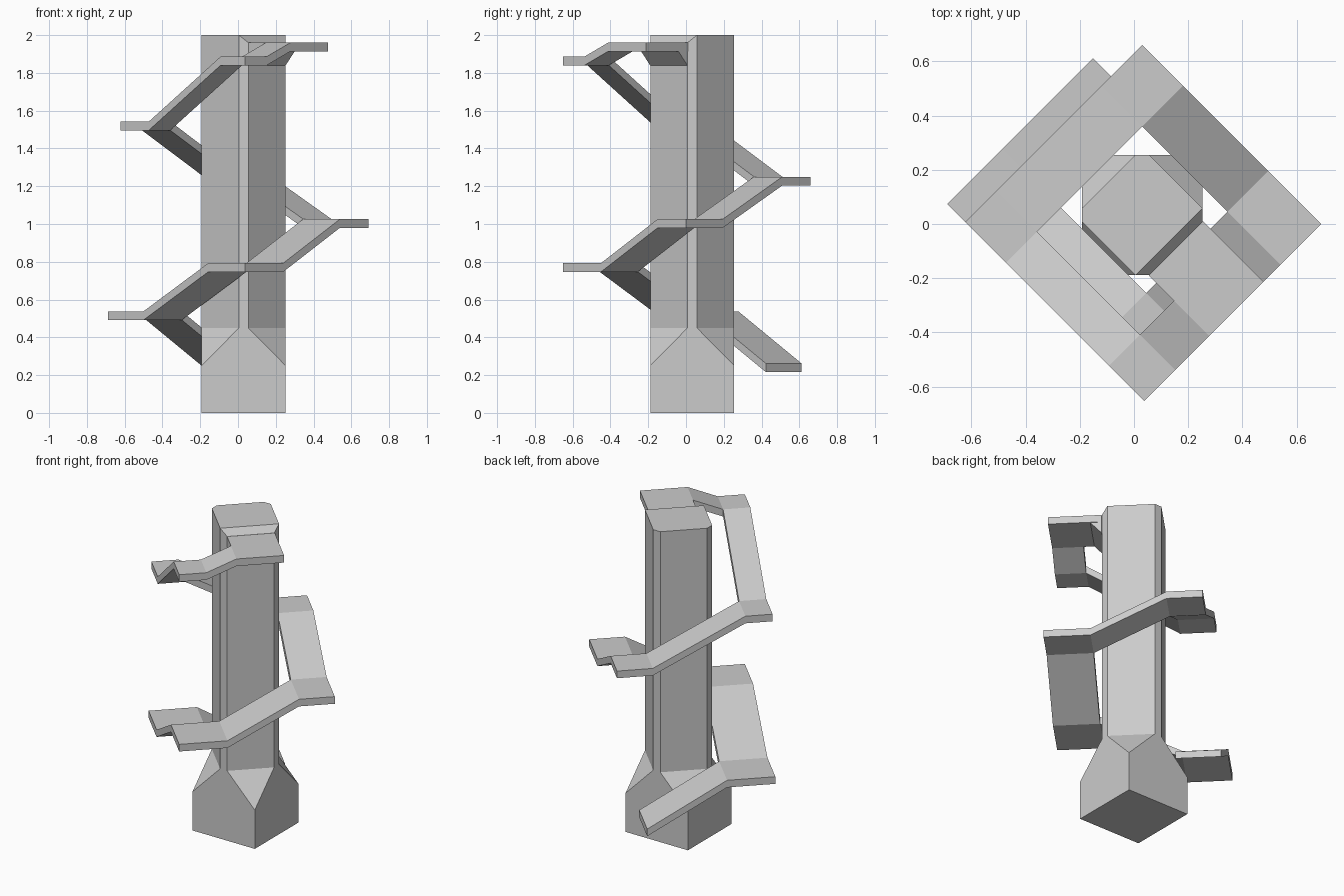
import bpy, bmesh

if "Cube" in bpy.data.objects:
    bpy.data.objects.remove(bpy.data.objects["Cube"])

grey = bpy.data.materials.new("light grey")
grey.diffuse_color = (0.6, 0.6, 0.6, 1)
grey.use_nodes = True
grey.node_tree.nodes["Principled BSDF"].inputs["Base Color"].default_value = grey.diffuse_color


def finish(name, bm):
    bmesh.ops.recalc_face_normals(bm, faces=bm.faces[:])
    mesh = bpy.data.meshes.new(name)
    bm.to_mesh(mesh)
    bm.free()
    mesh.materials.append(grey)
    obj = bpy.data.objects.new(name, mesh)
    bpy.context.collection.objects.link(obj)
    return obj


def hull(name, points, open_height=None):
    """Convex solid around points, left open at one hidden level."""
    bm = bmesh.new()
    for p in points:
        bm.verts.new(p)
    bmesh.ops.convex_hull(bm, input=bm.verts[:])
    bmesh.ops.dissolve_limit(bm, angle_limit=0.01, verts=bm.verts[:], edges=bm.edges[:])
    if open_height is not None:
        hidden = [f for f in bm.faces
                  if all(abs(v.co.z - open_height) < 1e-4 for v in f.verts)]
        bmesh.ops.delete(bm, geom=hidden, context='FACES')
    return finish(name, bm)


# Column with four wide diagonal faces and four narrow straight ones
CX, CY, R, N = 0.03, 0.033, 0.222, 0.025
square = [(CX + sx * R, CY + sy * R) for sx, sy in ((-1, -1), (1, -1), (1, 1), (-1, 1))]
octagon = [(CX + a, CY + b) for a, b in (
    (-N, -R), (N, -R), (R, -N), (R, N), (N, R), (-N, R), (-R, N), (-R, -N))]

hull("foundation", [(x, y, z) for x, y in square for z in (0, 0.25)]
     + [(x, y, 0.45) for x, y in octagon], 0.45)

# The column top is bevelled down to the upper landing on one diagonal side
hull("column", [(x, y, 0.45) for x, y in octagon]
     + [(x, y, 1.96 if i in (1, 2) else 2.0) for i, (x, y) in enumerate(octagon)], 0.45)


def diagonal(p, q, z):
    """p runs to the back right, q runs to the back left."""
    return ((p - q) / 2, (p + q) / 2, z)


# Winding walkway: landings (p0, p1, q0, q1, z) joined by ramps
landings = [
    (-0.615, -0.21, 0.385, 0.763, 0.538),
    (-0.615, -0.21, -0.69, -0.30, 0.793),
    (0.39, 0.69, -0.69, -0.30, 1.026),
    (0.39, 0.69, 0.33, 0.63, 1.25),
    (-0.615, -0.387, 0.33, 0.63, 1.542),
    (-0.615, -0.387, -0.69, -0.43, 1.886),
    (-0.135, 0.265, -0.69, -0.43, 1.96),
]
entry = (0.46, 0.46, 0.385, 0.763, 0.262)

bm = bmesh.new()


def quad(points):
    bm.faces.new([bm.verts.new(diagonal(*p)) for p in points])


for p0, p1, q0, q1, z in landings + [(-0.135, 0.265, -0.43, -0.245, 1.96)]:
    quad([(p0, q0, z), (p1, q0, z), (p1, q1, z), (p0, q1, z)])

for a, b in zip([entry] + landings, landings):
    if a[2:4] == b[2:4]:                      # ramp along p
        pa, pb = (a[1], b[0]) if a[0] < b[0] else (a[0], b[1])
        quad([(pa, a[2], a[4]), (pb, a[2], b[4]), (pb, a[3], b[4]), (pa, a[3], a[4])])
    else:                                     # ramp along q
        qa, qb = (a[3], b[2]) if a[2] < b[2] else (a[2], b[3])
        quad([(a[0], qa, a[4]), (a[1], qa, a[4]), (a[1], qb, b[4]), (a[0], qb, b[4])])

# Merge the shared edges, then thicken straight down
bmesh.ops.remove_doubles(bm, verts=bm.verts[:], dist=0.001)
lower = bmesh.ops.extrude_face_region(bm, geom=bm.faces[:], use_keep_orig=True)
for v in lower["geom"]:
    if isinstance(v, bmesh.types.BMVert):
        v.co.z -= 0.046
finish("winding_walkway", bm)

# Sloped bracket under the upper landing
hull("landing_bracket", [diagonal(p, q, z) for p in (-0.135, 0.26)
                         for q, z in ((-0.245, 1.84), (-0.245, 1.918), (-0.345, 1.918))])
